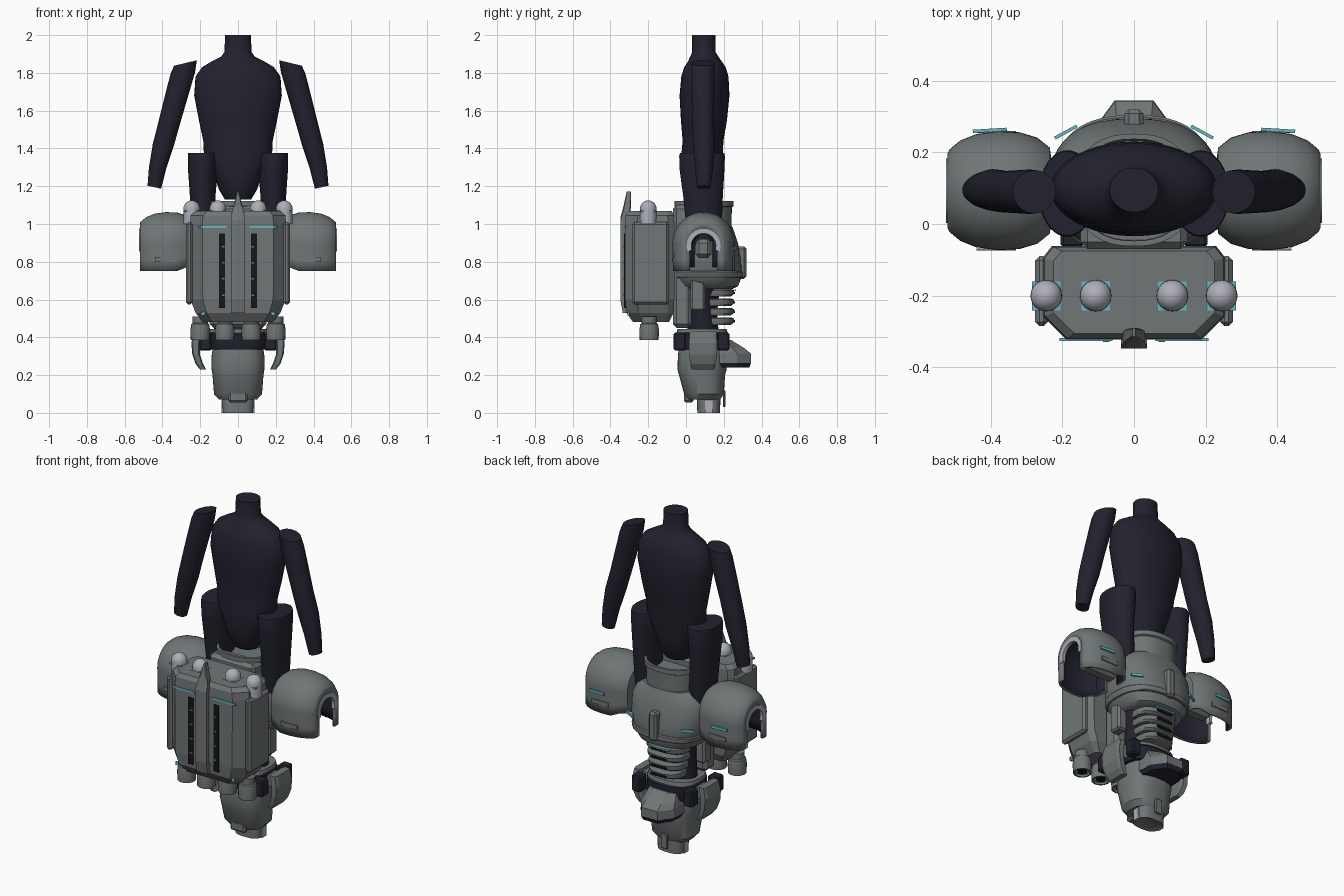
import bpy, bmesh, math
from mathutils import Vector, Matrix

cube = bpy.data.objects.get("Cube")
if cube:
    bpy.data.objects.remove(cube, do_unlink=True)


def material(name, rgb):
    m = bpy.data.materials.new(name)
    m.use_nodes = True
    m.diffuse_color = (*rgb, 1)
    bsdf = next(n for n in m.node_tree.nodes if n.type == 'BSDF_PRINCIPLED')
    bsdf.inputs["Base Color"].default_value = (*rgb, 1)
    return m


SUIT = material("dark undersuit", (0.016, 0.016, 0.028))
GREY = material("armour grey", (0.16, 0.18, 0.18))
LIGHT = material("pale grey", (0.42, 0.43, 0.48))
CYAN = material("cyan glow", (0.12, 0.48, 0.54))
BLACK = material("vent black", (0.008, 0.008, 0.011))


def finish(name, bm, mat, smooth=35):
    bmesh.ops.recalc_face_normals(bm, faces=bm.faces)
    me = bpy.data.meshes.new(name)
    bm.to_mesh(me)
    bm.free()
    me.materials.append(mat)
    ob = bpy.data.objects.new(name, me)
    bpy.context.collection.objects.link(ob)
    if smooth:
        bpy.ops.object.select_all(action='DESELECT')
        ob.select_set(True)
        bpy.context.view_layer.objects.active = ob
        bpy.ops.object.shade_smooth_by_angle(angle=math.radians(smooth))
    return ob


def oval(p=2.0, n=40):
    pts = []
    for i in range(n):
        c, s = math.cos(math.tau * i / n), math.sin(math.tau * i / n)
        pts.append((math.copysign(abs(c) ** (2 / p), c), math.copysign(abs(s) ** (2 / p), s)))
    return pts


def skin(bm, rings, caps=True):
    n = len(rings[0])
    for a, b in zip(rings, rings[1:]):
        for i in range(n):
            bm.faces.new((a[i], a[(i + 1) % n], b[(i + 1) % n], b[i]))
    if caps:
        bm.faces.new(rings[0])
        bm.faces.new(rings[-1])


def loft(name, mat, sections, outline=None, smooth=35):
    """Skin through horizontal sections (z, cx, cy, rx, ry)."""
    outline = outline or oval()
    bm = bmesh.new()
    skin(bm, [[bm.verts.new((cx + u * rx, cy + v * ry, z)) for u, v in outline]
              for z, cx, cy, rx, ry in sections])
    return finish(name, bm, mat, smooth)


def box(name, mat, x, y, z, bevel=0.0, turn=0.0):
    """Box from (low, high) ranges, optionally turned about its own z axis."""
    bm = bmesh.new()
    size = Vector([r[1] - r[0] for r in (x, y, z)])
    mid = Vector([(r[0] + r[1]) / 2 for r in (x, y, z)])
    bmesh.ops.create_cube(bm, size=1, matrix=Matrix.LocRotScale(mid, Matrix.Rotation(turn, 3, 'Z'), size))
    if bevel:
        bmesh.ops.bevel(bm, geom=bm.edges[:], offset=bevel, segments=1, affect='EDGES')
    return finish(name, bm, mat, 0)


def prism(name, mat, profile, half):
    """Side profile of (y, z) points extruded across x."""
    bm = bmesh.new()
    skin(bm, [[bm.verts.new((x, y, z)) for y, z in profile] for x in (-half, half)])
    return finish(name, bm, mat, 0)


def span(s, a, b):
    return tuple(sorted((s * a, s * b)))


# Body
loft("torso", SUIT, [
    (1.13, 0, .08, .07, .06), (1.18, 0, .08, .10, .09), (1.27, 0, .08, .13, .105),
    (1.36, 0, .085, .18, .11), (1.44, 0, .09, .184, .108), (1.55, 0, .095, .207, .122),
    (1.68, 0, .098, .232, .132), (1.78, 0, .10, .225, .125), (1.83, 0, .10, .19, .11),
    (1.86, 0, .10, .14, .09), (1.885, 0, .097, .09, .075), (1.91, 0, .095, .072, .062),
    (2.0, 0, .095, .068, .062)], smooth=50)

for s, side in ((1, "left"), (-1, "right")):
    # Thigh and arm, the arm's ends tilted along its slope
    loft(side + "_thigh", SUIT, [
        (.8, s * .17, .09, .06, .08), (1.0, s * .18, .095, .066, .095),
        (1.15, s * .187, .09, .068, .105), (1.28, s * .186, .085, .078, .118),
        (1.36, s * .186, .085, .08, .121), (1.375, s * .186, .085, .078, .117)])
    arm = loft(side + "_arm", SUIT, [
        (1.195, s * .443, .095, .036, .036), (1.30, s * .425, .095, .046, .048),
        (1.42, s * .395, .095, .056, .058), (1.55, s * .36, .09, .06, .058),
        (1.68, s * .325, .09, .063, .06), (1.80, s * .292, .09, .065, .062),
        (1.852, s * .278, .09, .06, .06)])
    for v in arm.data.vertices:
        v.co.z += (v.co.x * s - .36 + (v.co.z - 1.53) * .25) * (.22 if v.co.z < 1.5 else -.24) \
            * (1 if v.co.z > 1.84 or v.co.z < 1.2 else .3)

# Chest armour
loft("chest_armour", GREY, [
    (.655, 0, .105, .15, .14), (.67, 0, .11, .18, .165), (.72, 0, .11, .21, .185),
    (.80, 0, .11, .235, .183), (.90, 0, .105, .235, .17), (.96, 0, .10, .21, .155),
    (.99, 0, .098, .17, .145)], oval(2.5))
loft("chest_band", GREY, [(.715, 0, .11, .215, .19), (.72, 0, .11, .22, .194),
                          (.745, 0, .11, .226, .194), (.75, 0, .11, .222, .188)], oval(2.5))
loft("collar", GREY, [(.96, 0, .095, .15, .145), (1.09, 0, .095, .155, .148),
                      (1.095, 0, .095, .165, .157), (1.122, 0, .095, .165, .157),
                      (1.122, 0, .095, .15, .142), (1.05, 0, .095, .145, .137)], oval(2.4))
box("chest_ridge", GREY, (-.026, .026), (.265, .32), (.71, .88), .012)
box("spine_plate", GREY, (-.15, .15), (-.07, .03), (.45, 1.1), .02)
box("pack_mount", GREY, (-.1, .1), (-.09, -.05), (.6, .95))

# Waist and belly plates
loft("waist", SUIT, [(.38, 0, .09, .13, .09), (.5, 0, .09, .125, .075),
                     (.6, 0, .09, .13, .08), (.7, 0, .1, .16, .1)])
for i in range(4):
    z, r = .465 + i * .05, .095 + i * .008
    loft(f"belly_plate_{i + 1}", GREY, [(z, 0, .15, r, .085), (z + .01, 0, .15, r + .006, .1),
                                        (z + .034, 0, .15, r + .006, .105), (z + .04, 0, .15, r, .09)], oval(2.6))
    box(f"belly_slit_{i + 1}", BLACK, (-.05, .05), (.252, .26), (z + .014, z + .026))
box("belly_glow", CYAN, (-.07, .07), (.256, .264), (.645, .654))

# Pelvis
loft("pelvis", GREY, [(.07, 0, .095, .10, .085), (.10, 0, .095, .127, .105),
                      (.20, 0, .085, .135, .122), (.23, 0, .085, .14, .13),
                      (.30, 0, .085, .14, .128), (.38, 0, .085, .128, .118),
                      (.42, 0, .085, .12, .11)], oval(2.6))
loft("groin_socket", GREY, [(.005, 0, .12, .072, .052), (.0, 0, .12, .08, .06),
                            (.065, 0, .12, .085, .062), (.09, 0, .12, .085, .062)], oval(3))
loft("belt", SUIT, [(.335, 0, .085, .152, .138), (.345, 0, .085, .158, .143),
                    (.415, 0, .085, .156, .14), (.425, 0, .085, .145, .13)], oval(2.6))
loft("belt_rim", GREY, [(.425, 0, .085, .155, .135), (.445, 0, .085, .15, .13)], oval(2.6))
box("rear_tab", GREY, (-.022, .022), (.195, .208), (.03, .12), .004)
box("lower_tab", GREY, (-.05, .05), (-.01, .04), (.055, .12), .01)

# Pelvis front guard with a dark underside
wedge = [(-1, -1), (1, -1), (.95, .2), (.47, 1), (-.47, 1), (-.95, .2)]
loft("front_guard", GREY, [(.265, 0, .25, .115, .095), (.315, 0, .25, .112, .093),
                           (.345, 0, .23, .105, .075), (.385, 0, .21, .09, .03)], wedge, 0)
loft("guard_underside", SUIT, [(.24, 0, .25, .10, .085), (.266, 0, .25, .115, .095)], wedge, 0)

square = [(-1, -.75), (-.7, -1), (.7, -1), (1, -.75), (1, .75), (.7, 1), (-.7, 1), (-1, .75)]
for s, side in ((1, "left"), (-1, "right")):
    # Hip guard and belt pouches
    loft(side + "_hip_guard", GREY, [
        (.23, s * .185, .09, .016, .06), (.26, s * .205, .09, .02, .068), (.31, s * .222, .09, .02, .074),
        (.37, s * .225, .09, .022, .074), (.43, s * .212, .09, .022, .07)], square, 0)
    box(side + "_hip_link", GREY, span(s, .13, .2), (.05, .13), (.35, .41))
    box(side + "_front_pouch", SUIT, span(s, .14, .205), (-.065, 0), (.33, .425), .008)
    box(side + "_rear_pouch", SUIT, span(s, .14, .2), (.165, .23), (.33, .425), .008)
    box(side + "_pelvis_strip", LIGHT, span(s, .08, .088), (.1, .14), (.0, .065))
    box(side + "_flank_plate", GREY, span(s, .13, .19), (.025, .1), (.54, .85), .01)
    box(side + "_chest_glow", CYAN, span(s, .155, .225), (.252, .261), (.79, .805), 0, -s * .5)

    # Shoulder shell: arches set along x, open underneath and at the outer end
    bm = bmesh.new()
    rings = []
    for x, r in ((.225, .05), (.235, .12), (.27, .148), (.32, .163), (.38, .166),
                 (.44, .158), (.485, .14), (.515, .115), (.52, .105), (.52, .072)):
        arch = [(math.cos(math.pi * i / 24) * r, math.sin(math.pi * i / 24) * r) for i in range(25)]
        drop = -.145 if x > .3 else -.125
        lower = [(r * .98, drop * k) for k in (1, .6)]
        path = lower + arch + [(-a, b) for a, b in reversed(lower)]
        rings.append([bm.verts.new((s * x, .093 + a, .897 + b)) for a, b in path])
    for a, b in zip(rings, rings[1:]):
        for i in range(len(a) - 1):
            bm.faces.new((a[i], a[i + 1], b[i + 1], b[i]))
    bmesh.ops.recalc_face_normals(bm, faces=bm.faces)
    top = max(bm.faces, key=lambda f: f.calc_center_median().z)
    if top.normal.z < 0:
        bmesh.ops.reverse_faces(bm, faces=bm.faces)
    me = bpy.data.meshes.new(side + "_shoulder")
    bm.to_mesh(me)
    bm.free()
    me.materials.append(GREY)
    me.materials.append(SUIT)
    shell = bpy.data.objects.new(side + "_shoulder", me)
    bpy.context.collection.objects.link(shell)
    mod = shell.modifiers.new("thickness", 'SOLIDIFY')
    mod.thickness, mod.offset, mod.material_offset = .014, -1, 1
    bpy.ops.object.select_all(action='DESELECT')
    shell.select_set(True)
    bpy.context.view_layer.objects.active = shell
    bpy.ops.object.shade_smooth_by_angle(angle=math.radians(40))
    box(side + "_shoulder_joint", GREY, span(s, .2, .44), (.05, .135), (.82, .92), .02)
    box(side + "_shoulder_glow", CYAN, span(s, .355, .45), (.257, .266), (.865, .88), 0, -s * .06)
    for i, y in enumerate((-.072, .256)):
        box(f"{side}_shoulder_trim_{i + 1}", GREY, span(s, .33, .44), (y - .002, y + .004), (.8, .825))

    # Pale arch around the outer opening
    bm = bmesh.new()
    rings = []
    for i in range(21):
        a = math.radians(-20 + 220 * i / 20)
        rings.append([bm.verts.new((s * x, .093 + r * math.cos(a), .885 + r * math.sin(a)))
                      for x, r in ((.505, .065), (.524, .065), (.524, .09), (.505, .09))])
    skin(bm, rings)
    finish(side + "_shoulder_arch", bm, LIGHT)

# Jet pack
octagon = [(-1, -.5), (-.74, -1), (.74, -1), (1, -.5), (1, .75), (.9, 1), (-.9, 1), (-1, .75)]
loft("pack_body", GREY, [
    (.48, 0, -.185, .185, .095), (.53, 0, -.19, .225, .125), (.60, 0, -.192, .252, .13),
    (1.0, 0, -.192, .255, .13), (1.045, 0, -.192, .25, .128), (1.068, 0, -.19, .225, .115)], octagon, 0)
prism("pack_ridge", GREY, [(-.30, .53), (-.335, .53), (-.348, .6), (-.348, 1.02), (-.335, 1.06),
                           (-.322, 1.06), (-.30, 1.0)], .036)
loft("pack_fin", GREY, [(1.03, 0, -.322, .036, .026), (1.09, 0, -.312, .026, .02),
                        (1.172, 0, -.302, .004, .012)], square, 0)
for s, side in ((1, "left"), (-1, "right")):
    box(side + "_pack_panel", GREY, span(s, .24, .276), (-.285, -.09), (.575, 1.01), .012)
    box(side + "_pack_vent", BLACK, span(s, .068, .1), (-.327, -.318), (.555, .95))
    for i in range(4):
        box(f"{side}_vent_rib_{i + 1}", GREY, span(s, .068, .086), (-.33, -.322),
            (.62 + i * .085, .628 + i * .085))
    box(side + "_pack_glow", CYAN, span(s, .06, .208), (-.326, -.318), (.978, .99))
    box(side + "_pack_lamp", CYAN, span(s, .175, .195), (-.309, -.3), (.515, .535))
    for i, x in enumerate((.107, .245)):
        loft(f"{side}_dome_{i + 1}", LIGHT,
             [(1.0, s * x, -.2, .043, .043)] +
             [(1.08 + .045 * math.sin(a), s * x, -.2, .044 * math.cos(a), .044 * math.cos(a))
              for a in [math.radians(d) for d in (0, 15, 30, 45, 60, 75, 88)]], oval(n=24))
        box(f"{side}_dome_glow_{i + 1}", CYAN, span(s, x - .04, x + .04), (-.242, -.16), (1.064, 1.071))
    for i, x in enumerate((.07, .2)):
        loft(f"{side}_thruster_{i + 1}", GREY, [
            (.42, s * x, -.195, .028, .028), (.385, s * x, -.195, .042, .042),
            (.385, s * x, -.195, .05, .05), (.44, s * x, -.195, .052, .052),
            (.47, s * x, -.195, .047, .047), (.475, s * x, -.195, .04, .04),
            (.51, s * x, -.195, .04, .04)], oval(n=20))
        loft(f"{side}_thruster_core_{i + 1}", CYAN, [
            (.395, s * x, -.195, .036, .036), (.402, s * x, -.195, .036, .036)], oval(n=20))
        loft(f"{side}_thruster_throat_{i + 1}", BLACK, [
            (.391, s * x, -.195, .026, .026), (.396, s * x, -.195, .026, .026)], oval(n=20))
